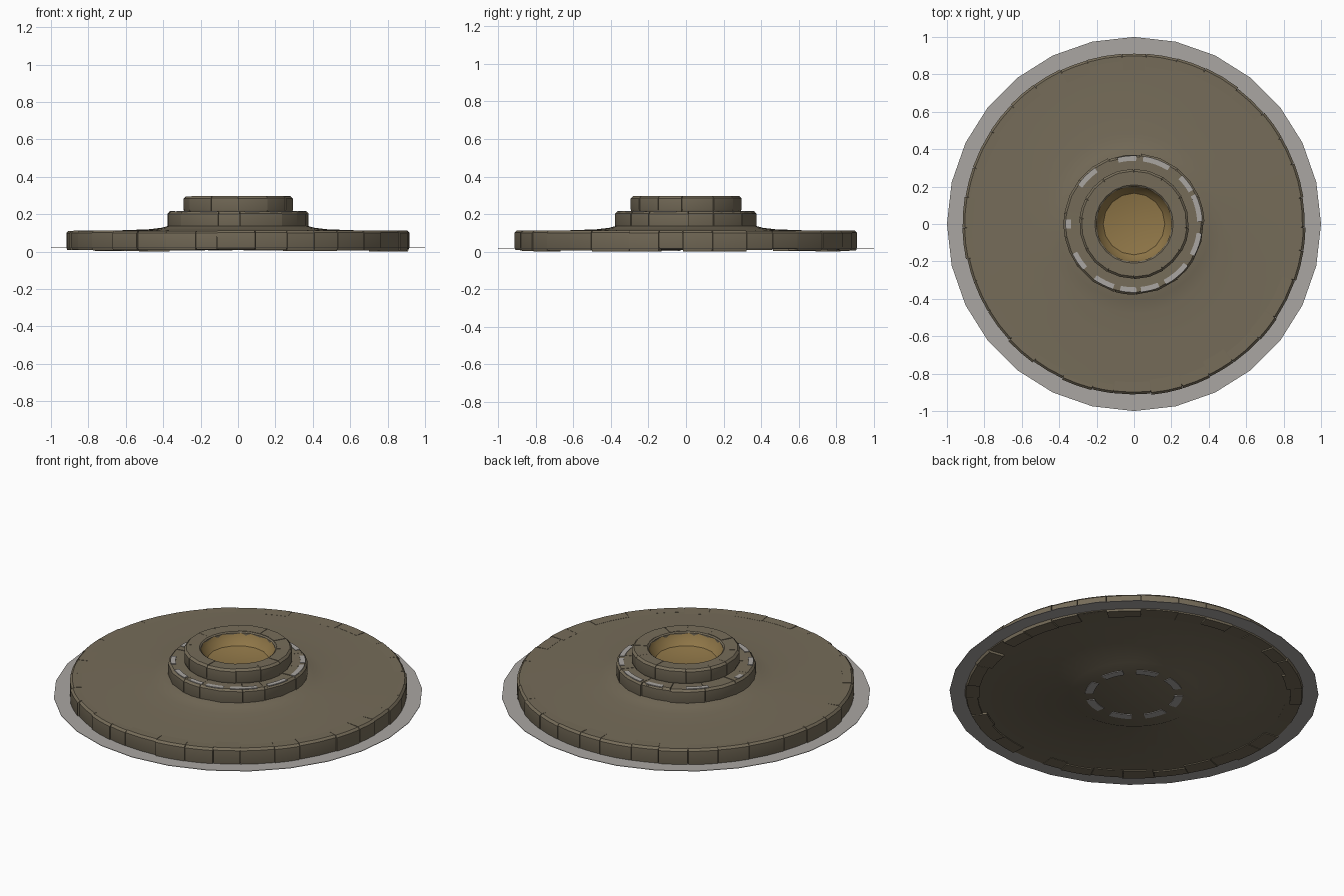
import bpy, bmesh, math, random

if "Cube" in bpy.data.objects:
    bpy.data.objects.remove(bpy.data.objects["Cube"])
random.seed(4)


def material(name, rgb):
    m = bpy.data.materials.new(name)
    m.diffuse_color = (*rgb, 1)
    m.use_nodes = True
    m.node_tree.nodes["Principled BSDF"].inputs["Base Color"].default_value = m.diffuse_color
    return m


STONE = material("brown_stone", (0.18, 0.15, 0.10))
GREY = material("pale_grey", (0.40, 0.38, 0.36))
GOLD = material("ochre_basin", (0.28, 0.185, 0.065))


def finish(name, bm, mat, smooth=35):
    bmesh.ops.remove_doubles(bm, verts=bm.verts, dist=1e-5)
    bmesh.ops.recalc_face_normals(bm, faces=bm.faces)
    me = bpy.data.meshes.new(name)
    bm.to_mesh(me)
    bm.free()
    me.materials.append(mat)
    ob = bpy.data.objects.new(name, me)
    bpy.context.collection.objects.link(ob)
    bpy.context.view_layer.objects.active = ob
    ob.select_set(True)
    bpy.ops.object.shade_smooth_by_angle(angle=math.radians(smooth))
    ob.select_set(False)
    return ob


def lathe(name, profile, n, mat, flip=False):
    bm = bmesh.new()
    rings = [[bm.verts.new((r * math.cos(math.tau * i / n), r * math.sin(math.tau * i / n), z))
              for i in range(n)] for r, z in profile]
    for a, b in zip(rings, rings[1:]):
        for i in range(n):
            j = (i + 1) % n
            bm.faces.new((a[i], a[j], b[j], b[i]))
    ob = finish(name, bm, mat)
    if flip:
        ob.data.flip_normals()
    return ob


def add_block(bm, r0, r1, z0, z1, a0, a1, chamfer, steps=2):
    """Curved block with chamfered outer top edge, running from angle a0 to a1."""
    prof = [(r0, z0), (r1 - chamfer * .4, z0), (r1, z0 + chamfer), (r1, z1 - chamfer),
            (r1 - chamfer, z1), (r0, z1 - chamfer * .15)]
    secs = []
    for s in range(steps + 1):
        a = a0 + (a1 - a0) * s / steps
        secs.append([bm.verts.new((r * math.cos(a), r * math.sin(a), z)) for r, z in prof])
    for p, q in zip(secs, secs[1:]):
        for i in range(len(prof)):
            j = (i + 1) % len(prof)
            bm.faces.new((p[i], p[j], q[j], q[i]))
    bm.faces.new(secs[0])
    bm.faces.new(secs[-1][::-1])


def block_ring(name, n, r0, r1, z0, z1, chamfer, jitter, low=0.0):
    bm = bmesh.new()
    cuts = [math.tau * (i + random.uniform(-.2, .2)) / n for i in range(n)]
    cuts.append(cuts[0] + math.tau)
    for i in range(n):
        gap = 0.0015 / r1
        add_block(bm, r0 + random.uniform(0, .03) * (r1 > .5), r1 + random.uniform(-jitter, jitter),
                  z0 - (low if i == 0 else random.uniform(0, low)),
                  z1 + random.uniform(-.002, .001),
                  cuts[i] + gap, cuts[i + 1] - gap, chamfer)
    return finish(name, bm, STONE)


def plates(name, r0, r1, z0, z1, arcs):
    bm = bmesh.new()
    for a0, a1 in arcs:
        add_block(bm, r0, r1, z0, z1, math.radians(a0), math.radians(a1), .0005, 4)
    return finish(name, bm, GREY)


# thin ground disc
lathe("ground_disc", [(0, .018), (1, .018), (1, .021), (0, .021)], 28, GREY)

# stone platform with a gentle rise to the middle
lathe("platform", [(0, .011), (.35, .008), (.36, .013), (.90, .014), (.905, .1), (.895, .11),
                   (.80, .111), (.62, .114), (.48, .119), (.41, .127), (.37, .138), (.2, .138)], 48, STONE)
block_ring("platform_rim", 34, .82, .914, .015, .1125, .012, .004, .015)

# lower and upper steps around the basin
lathe("lower_step_core", [(.366, .12), (.366, .207), (.2, .212)], 24, STONE)
block_ring("lower_step", 13, .26, .375, .125, .215, .012, .004)
lathe("upper_step_core", [(.285, .2), (.285, .285), (.275, .294), (.21, .294), (.202, .288), (.202, .215)], 24, STONE)
block_ring("upper_step", 12, .212, .294, .213, .297, .012, .002)

# ochre basin in the centre
lathe("basin", [(.206, .288), (.195, .26), (.165, .228), (.10, .215), (0, .212)], 16, GOLD, True)

# pale patches on the lower step and on the underside
plates("step_patches", .338, .366, .2125, .2175,
       [(-62, -38), (-28, -8), (2, 26), (30, 45), (58, 82), (88, 104), (125, 145),
        (176, 184), (206, 222), (234, 252), (258, 272), (276, 292)])
plates("underside_patches", .22, .265, .005, .010,
       [(i * 45 + 8, i * 45 + 36) for i in range(8)])
